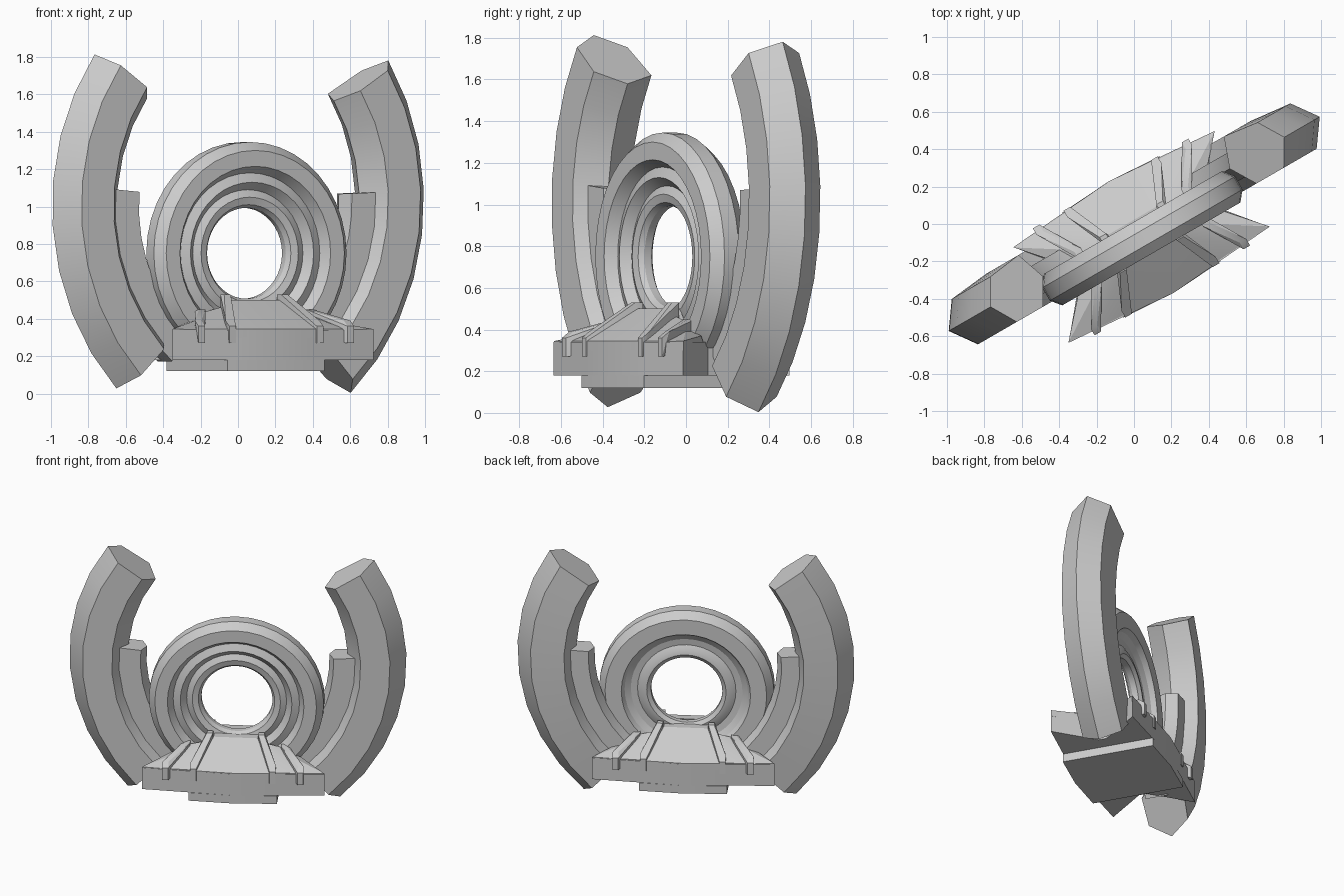
import bpy, bmesh
from math import sin, cos, radians, pi
from mathutils import Matrix

if "Cube" in bpy.data.objects:
    bpy.data.objects.remove(bpy.data.objects["Cube"])

# The whole model is built facing -y, then turned 30 degrees about z
TURN = Matrix.Rotation(radians(30), 4, 'Z')
MID = -0.08          # depth centre of ring and base


def finish(name, bm):
    bmesh.ops.recalc_face_normals(bm, faces=bm.faces)
    bm.transform(TURN)
    me = bpy.data.meshes.new(name)
    bm.to_mesh(me)
    bm.free()
    ob = bpy.data.objects.new(name, me)
    bpy.context.collection.objects.link(ob)
    bpy.ops.object.select_all(action='DESELECT')
    ob.select_set(True)
    bpy.context.view_layer.objects.active = ob
    bpy.ops.object.shade_smooth_by_angle(angle=radians(22))
    return ob


def skin(bm, rings, closed):
    n, m = len(rings), len(rings[0])
    for i in range(n if closed else n - 1):
        a, b = rings[i], rings[(i + 1) % n]
        for j in range(m):
            k = (j + 1) % m
            bm.faces.new((a[j], a[k], b[k], b[j]))
    if not closed:
        bm.faces.new(rings[0])
        bm.faces.new(rings[-1])


def arc_bar(name, side, cx, cz, section, a0, a1, steps):
    """Sweep a (radius, depth) section along an upright arc."""
    bm = bmesh.new()
    rings = []
    for i in range(steps + 1):
        a = radians(a0 + (a1 - a0) * i / steps)
        rings.append([bm.verts.new((side * (cx + r * cos(a)), v, cz + r * sin(a)))
                      for r, v in section])
    skin(bm, rings, False)
    return finish(name, bm)


def prism(name, plan, z0, z1):
    bm = bmesh.new()
    rings = [[bm.verts.new((x, y + MID, z)) for x, y in plan] for z in (z0, z1)]
    skin(bm, rings, False)
    return finish(name, bm)


def hull(name, pts):
    bm = bmesh.new()
    for x, y, z in pts:
        bm.verts.new((x, y + MID, z))
    bmesh.ops.convex_hull(bm, input=bm.verts)
    return finish(name, bm)


# Large outer arms and the slimmer arcs inside them
arm = [(1.39, 0), (1.29, .14), (1.06, .165), (.99, 0), (1.09, -.14), (1.29, -.14)]
inner = [(1.08, -.08), (1.08, .08), (.90, .08), (.865, 0), (.90, -.08)]
for tag, s, cz, lo, hi in (("left", -1, 1.0, -44.4, 35.8), ("right", 1, 1.03, -47.6, 32.7)):
    arc_bar("outer_arm_" + tag, s, -.242, cz, arm, lo, hi, 8)
    arc_bar("inner_arc_" + tag, s, -.242, cz, inner, -50, 5 if s < 0 else 2.5, 7)

# Stepped ring, lathed about the depth axis
profile = [(.595, -.05), (.595, -.13), (.55, -.185), (.465, -.185), (.43, -.13),
           (.38, -.15), (.34, -.105), (.30, -.125), (.26, -.115), (.243, -.09),
           (.243, -.05), (.27, -.03), (.30, -.035), (.335, -.055), (.38, -.05),
           (.42, -.025), (.44, .01), (.55, .01)]
bm = bmesh.new()
SEG = 40
rings = [[bm.verts.new((r * cos(2 * pi * i / SEG), v, .75 + r * sin(2 * pi * i / SEG)))
          for r, v in profile] for i in range(SEG)]
skin(bm, rings, True)
finish("stepped_ring", bm)

# Base: bow-tie plinth with pointed front and a smaller foot below
quarter = [(0, -.345), (.25, -.325), (.62, -.295), (.40, -.03)]
plan = (quarter + [(x, -y) for x, y in reversed(quarter)]
        + [(-x, -y) for x, y in quarter[1:]] + [(-x, y) for x, y in reversed(quarter[1:])])
prism("base_plinth", plan, .18, .34)
foot = [(0, -.345), (.3, -.325), (.3, .325), (0, .345), (-.3, .325), (-.3, -.325)]
prism("base_foot", foot, .12, .18)

for f, face in ((1, "front"), (-1, "back")):
    # Central ramp rising to the ring
    pts = []
    for s in (-1, 1):
        pts += [(s * .26, -.325 * f, .3), (s * .26, -.325 * f, .345), (s * .15, -.1 * f, .5),
                (s * .15, -.04 * f, .5), (s * .3, -.04 * f, .3)]
    pts += [(0, -.343 * f, .3), (0, -.343 * f, .345)]
    hull(face + "_ramp", pts)
    for s, tag in ((-1, "left"), (1, "right")):
        def side(name, pts):
            hull(f"{face}_{name}_{tag}", [(s * x, f * y, z) for x, y, z in pts])
        # Stepped decks falling away to the sides
        side("upper_deck", [(.2, -.32, .3), (.44, -.305, .3), (.2, -.32, .345), (.44, -.305, .345),
                            (.17, -.09, .47), (.33, -.09, .43), (.17, -.04, .3), (.35, -.04, .3)])
        side("lower_deck", [(.35, -.31, .3), (.62, -.293, .3), (.35, -.31, .34), (.62, -.293, .345),
                            (.3, -.09, .41), (.44, -.09, .37), (.3, -.04, .3), (.4, -.04, .3)])
        # Raised ribs running down the slope
        for n, x0, x1, zt, w in (("inner_rib", .25, .155, .53, .04), ("outer_rib", .44, .31, .45, .04)):
            side(n, [(x0 + d, y, z) for d in (0, w) for y, z in ((-.33, .27), (-.33, .36), (-.29, .39))]
                 + [(x1 + d, y, z) for d in (0, w) for y, z in ((-.11, zt), (-.07, zt), (-.07, .3))])
